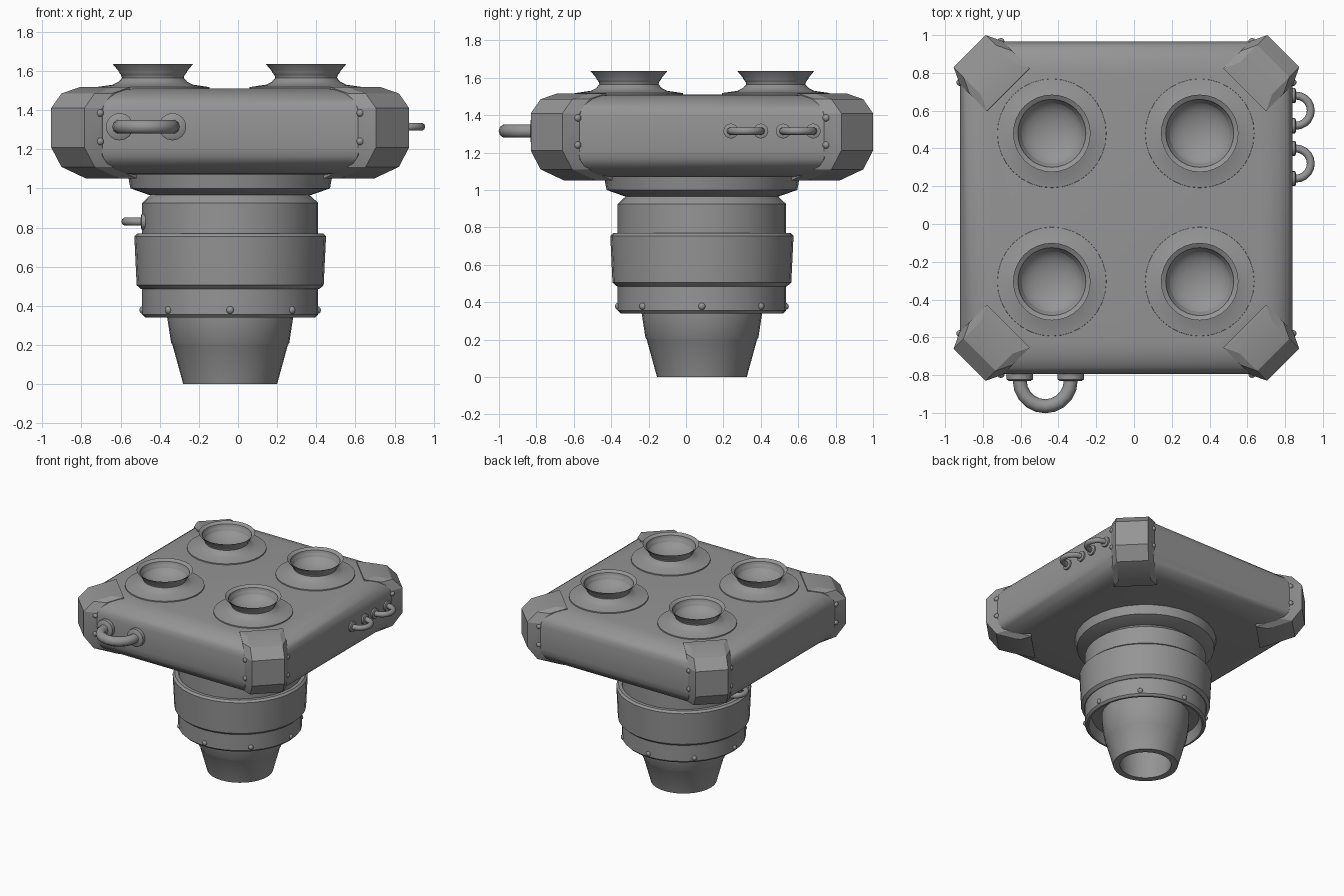
import bpy, bmesh
from math import sin, cos, pi, sqrt, radians
from mathutils import Vector, Matrix

if "Cube" in bpy.data.objects:
    bpy.data.objects.remove(bpy.data.objects["Cube"])

metal = bpy.data.materials.new("grey_metal")
metal.use_nodes = True
GREY = (0.3, 0.3, 0.3, 1)
metal.diffuse_color = GREY
metal.node_tree.nodes["Principled BSDF"].inputs["Base Color"].default_value = GREY

CX, CY = -0.04, 0.085      # axis of the body and column
HALF = 0.88                # half width of the box


def finish(name, bm, angle=30):
    bmesh.ops.remove_doubles(bm, verts=bm.verts, dist=1e-5)
    bmesh.ops.recalc_face_normals(bm, faces=bm.faces)
    mesh = bpy.data.meshes.new(name)
    bm.to_mesh(mesh)
    bm.free()
    mesh.materials.append(metal)
    ob = bpy.data.objects.new(name, mesh)
    bpy.context.collection.objects.link(ob)
    bpy.ops.object.select_all(action="DESELECT")
    ob.select_set(True)
    bpy.context.view_layer.objects.active = ob
    bpy.ops.object.shade_smooth_by_angle(angle=radians(angle))
    return ob


def loft(bm, rings):
    """Skin a list of equal-length rings and close both ends."""
    loops = [[bm.verts.new(p) for p in ring] for ring in rings]
    n = len(loops[0])
    for a, b in zip(loops, loops[1:]):
        for i in range(n):
            j = (i + 1) % n
            bm.faces.new((a[i], a[j], b[j], b[i]))
    bm.faces.new(loops[0][::-1])
    bm.faces.new(loops[-1])


def lathe(name, profile, x, y, segments=32):
    bm = bmesh.new()
    loft(bm, [[(x + r * cos(2 * pi * i / segments), y + r * sin(2 * pi * i / segments), z)
               for i in range(segments)] for r, z in profile])
    return finish(name, bm)


# Main box: octagonal outline swept through a rounded side profile
def outline(inset, z, cut=0.22):
    h = HALF - inset
    k = h - cut
    pts = [(h, -k), (h, k), (k, h), (-k, h), (-h, k), (-h, -k), (-k, -h), (k, -h)]
    return [(CX + a, CY + b, z) for a, b in pts]


arc = [i * pi / 10 for i in range(6)]
lower = [(0.17 * (1 - sin(t)), 1.21 - 0.14 * cos(t)) for t in arc]
upper = [(0.17 * (1 - cos(t)), 1.39 + 0.12 * sin(t)) for t in arc]
bm = bmesh.new()
loft(bm, [outline(d, z) for d, z in lower + upper])
finish("box_body", bm)

# Faceted guards on the four corners
guard = [(0.92, 1.05), (1.10, 1.11), (1.174, 1.21), (1.174, 1.41), (1.10, 1.485), (0.97, 1.517)]
for name, turn in (("back_left", 1), ("back_right", 3), ("front_right", 5), ("front_left", 7)):
    bm = bmesh.new()
    for u, z in guard:
        for side in (-1, 1):
            bm.verts.new((u, side * 0.12, z))
            bm.verts.new((u - 0.085, side * 0.16, z))
    hull = bmesh.ops.convex_hull(bm, input=bm.verts)
    bmesh.ops.dissolve_limit(bm, angle_limit=0.02, verts=bm.verts, edges=bm.edges)
    bmesh.ops.rotate(bm, verts=bm.verts, matrix=Matrix.Rotation(turn * pi / 4, 3, "Z"))
    bmesh.ops.translate(bm, verts=bm.verts, vec=(CX, CY, 0))
    finish(name + "_corner_guard", bm, 20)

# Column under the box: nozzle, recessed collar, band, neck and flared plate
lathe("nozzle", [(0, 0.3), (0.215, 0.3), (0.19, 0), (0.24, 0), (0.295, 0.2), (0.302, 0.21),
                 (0.325, 0.36), (0.325, 0.45), (0, 0.45)], CX, CY)
lathe("collar", [(0, 0.42), (0.40, 0.42), (0.42, 0.34), (0.435, 0.34), (0.45, 0.355),
                 (0.45, 0.6), (0, 0.6)], CX, CY)
lathe("band", [(0, 0.485), (0.455, 0.485), (0.478, 0.505), (0.49, 0.755), (0.475, 0.77),
               (0, 0.77)], CX, CY)
lathe("neck", [(0, 0.7), (0.45, 0.7), (0.45, 0.925), (0.405, 0.968), (0, 0.968)], CX, CY)
lathe("flared_plate", [(0, 0.96), (0.41, 0.965), (0.51, 1.0), (0.527, 1.09), (0, 1.09)], CX, CY)

# Four horns on top, each a flange, a waist and a bowl
bowl = [(0.18 * cos(t), 1.62 - 0.10 * sin(t)) for t in [i * pi / 12 for i in range(7)]]
horn = [(0, 1.5), (0.29, 1.5), (0.288, 1.518), (0.205, 1.53), (0.175, 1.545), (0.158, 1.565),
        (0.163, 1.585), (0.205, 1.635)] + bowl
for y, depth in ((-0.305, "front"), (0.48, "back")):
    for x, side in ((-0.435, "right"), (0.348, "left")):
        lathe(f"{depth}_{side}_horn", horn, x, y)


# Rivets
def rivets(name, spots, radius=0.02):
    bm = bmesh.new()
    for p in spots:
        bmesh.ops.create_uvsphere(bm, u_segments=10, v_segments=6, radius=radius,
                                  matrix=Matrix.Translation(p))
    finish(name, bm, 60)


spots = []
for q in range(4):
    spin = Matrix.Rotation(q * pi / 2, 3, "Z")
    for s in (-0.665, 0.665):
        for z in (1.24, 1.385):
            spots.append(spin @ Vector((s, -HALF, z)) + Vector((CX, CY, 0)))
rivets("box_rivets", spots)
rivets("collar_rivets", [Vector((CX + 0.445 * cos(i * pi / 4), CY + 0.445 * sin(i * pi / 4), 0.378))
                         for i in range(8)])


# Looped handles, built facing the front and then turned
def handle(name, place, turn, reach, tube, foot, depth):
    bm = bmesh.new()
    path = [((reach, 0.03), 0)]
    path += [((reach * cos(t), -depth - reach * sin(t)), t) for t in [i * pi / 10 for i in range(11)]]
    path += [((-reach, 0.03), pi)]
    loft(bm, [[(x + tube * cos(k * pi / 5) * cos(t), y - tube * cos(k * pi / 5) * sin(t),
                tube * sin(k * pi / 5)) for k in range(10)] for (x, y), t in path])
    for s in (-reach, reach):
        rings = [(foot, 0.02), (foot, -0.8 * depth), (0.8 * foot, -1.05 * depth)]
        loft(bm, [[(s + r * cos(k * pi / 8), y, r * sin(k * pi / 8)) for k in range(16)]
                  for r, y in rings])
    ob = finish(name, bm, 40)
    ob.location = place
    ob.rotation_euler.z = turn


handle("front_handle", (-0.47, CY - HALF, 1.315), 0, 0.135, 0.037, 0.07, 0.035)
handle("side_handle_front", (CX + HALF, 0.32, 1.315), pi / 2, 0.08, 0.021, 0.04, 0.016)
handle("side_handle_back", (CX + HALF, 0.60, 1.315), pi / 2, 0.08, 0.021, 0.04, 0.016)
handle("neck_handle", (CX - 0.443, CY, 0.83), -pi / 2, 0.08, 0.021, 0.04, 0.012)
